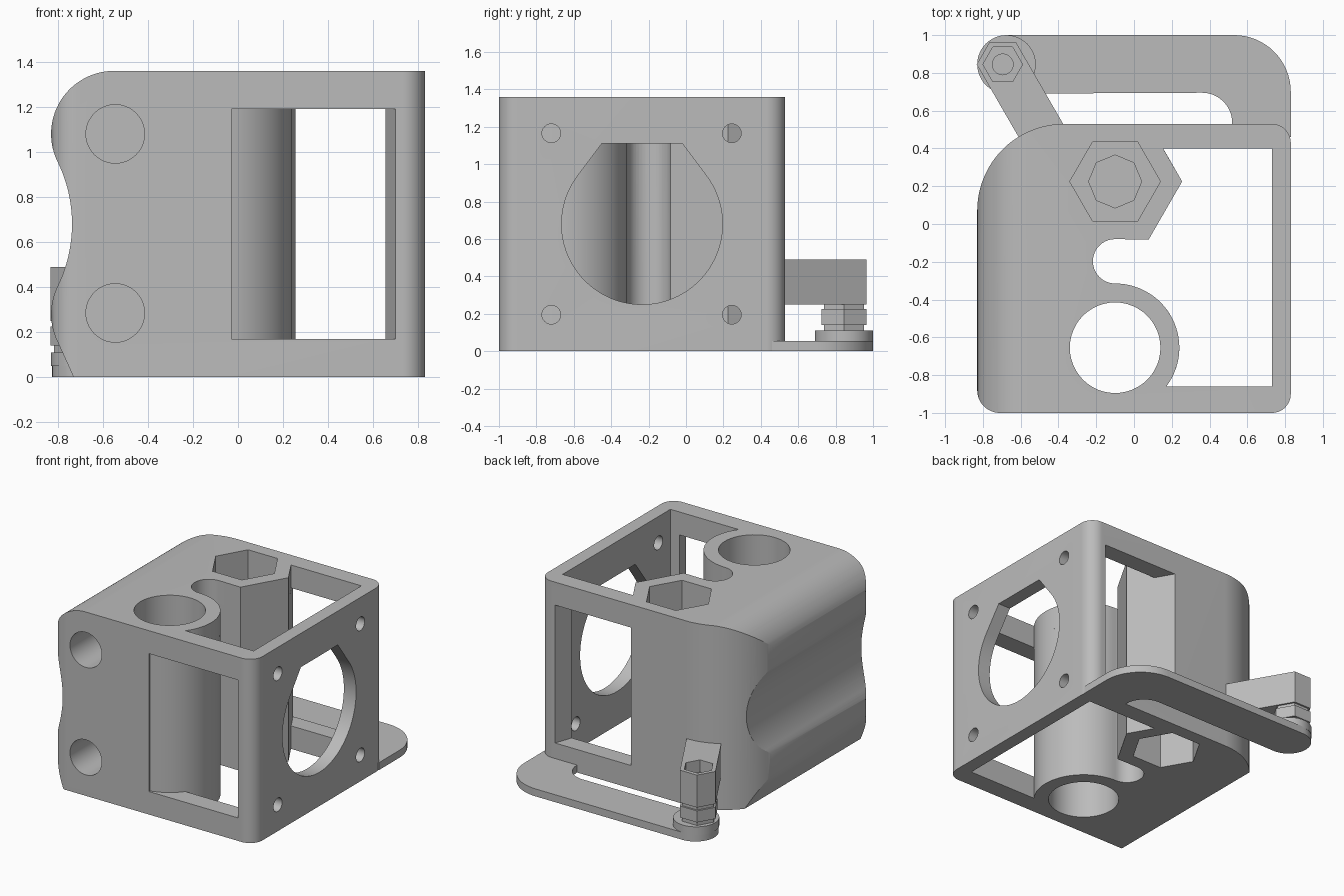
import bpy, bmesh, math
from mathutils import Vector

default = bpy.data.objects.get("Cube")
if default:
    bpy.data.objects.remove(default, do_unlink=True)

grey = bpy.data.materials.new("plain grey")
grey.use_nodes = True
grey.diffuse_color = (0.5, 0.5, 0.5, 1)
grey.node_tree.nodes["Principled BSDF"].inputs["Base Color"].default_value = (0.5, 0.5, 0.5, 1)


def arc(cx, cy, r, a0, a1, n=16):
    """Points along an arc, angles in degrees."""
    angles = [math.radians(a0 + (a1 - a0) * i / n) for i in range(n + 1)]
    return [(cx + r * math.cos(a), cy + r * math.sin(a)) for a in angles]


def circle(cx, cy, r, n=48):
    return arc(cx, cy, r, 0, 360, n)[:-1]


PLACE = {"x": lambda u, v, w: (w, u, v),
         "y": lambda u, v, w: (u, w, v),
         "z": lambda u, v, w: (u, v, w)}


def prism(name, outline, low, high, axis="z"):
    """Extrude a closed outline along an axis."""
    bm = bmesh.new()
    place = PLACE[axis]
    base = bm.faces.new([bm.verts.new(place(u, v, low)) for u, v in outline])
    out = bmesh.ops.extrude_face_region(bm, geom=[base])
    moved = [g for g in out["geom"] if isinstance(g, bmesh.types.BMVert)]
    bmesh.ops.translate(bm, verts=moved, vec=Vector(place(0, 0, high - low)))
    bmesh.ops.recalc_face_normals(bm, faces=bm.faces)
    mesh = bpy.data.meshes.new(name)
    bm.to_mesh(mesh)
    bm.free()
    mesh.materials.append(grey)
    obj = bpy.data.objects.new(name, mesh)
    bpy.context.collection.objects.link(obj)
    return obj


def combine(obj, tool, operation="DIFFERENCE"):
    """Apply a boolean and discard the tool."""
    tool.hide_render = True
    mod = obj.modifiers.new("cut", "BOOLEAN")
    mod.operation, mod.object, mod.solver = operation, tool, "EXACT"
    graph = bpy.context.evaluated_depsgraph_get()
    mesh = bpy.data.meshes.new_from_object(obj.evaluated_get(graph))
    obj.modifiers.clear()
    obj.data = mesh
    bpy.data.objects.remove(tool, do_unlink=True)


TOP = 1.36
LOW, HIGH = 0.17, 1.19          # window heights
ROD = (-0.1, -0.655)            # vertical rod sleeve
HEX = (-0.1, 0.225)             # vertical nut holder

# Housing: rounded plan trimmed by a wavy left side
plan = (arc(-0.71, -0.88, 0.12, 180, 270) + arc(0.73, -0.9, 0.1, 270, 360)
        + arc(0.73, 0.43, 0.1, 0, 90) + arc(-0.37, 0.07, 0.46, 90, 180, 32))
housing = prism("housing", plan, 0, TOP)
wave = (arc(-0.55, 1.08, 0.28, 90, 206, 28)
        + arc(-1.364, 0.68, 0.627, 26, -26, 24)
        + arc(-0.55, 0.28, 0.28, 154, 201, 12)
        + [(-0.73, 0), (-0.71, -0.1), (1, -0.1), (1, TOP)])
combine(housing, prism("wave", wave, -1.2, 0.8, "y"), "INTERSECT")

# Inner wall shared by the cavity and the windows
slot = arc(-0.1, -0.1975, 0.1175, 270, 90, 20)
nut_wall = [arc(*HEX, 0.355, a, a, 1)[0] for a in (-60, 0)]
window = ([(-0.03, -1.1)] + arc(*ROD, 0.34, -78, 90, 40) + slot[1:] + nut_wall
          + [(0.08, 0.53), (0.08, 0.65), (0.7, 0.65), (0.7, 0.53), (0.655, 0.4),
             (0.73, 0.4), (0.73, -0.86), (0.655, -0.86), (0.7, -1), (0.7, -1.1)])
combine(housing, prism("windows", window, LOW, HIGH))
opening = (arc(*ROD, 0.34, -37.1, 90, 30) + slot[1:] + nut_wall
           + [(0.154, 0.4), (0.73, 0.4), (0.73, -0.86)])
for low, high in ((-0.1, LOW + 0.01), (HIGH - 0.01, TOP + 0.1)):
    combine(housing, prism("opening", opening, low, high))

# Vertical rod bore and hexagonal nut pockets
combine(housing, prism("rod_bore", circle(*ROD, 0.24), -0.1, TOP + 0.1))
for low, high in ((-0.1, 0.4), (0.96, TOP + 0.1)):
    combine(housing, prism("nut_pocket", circle(*HEX, 0.24, 6), low, high))
combine(housing, prism("screw_bore", circle(*HEX, 0.14, 8), 0.43, 1.0))

# Blind rod holes in the front
for z in (0.285, 1.08):
    combine(housing, prism("rod_hole", circle(-0.545, z, 0.13), -1.1, 0.2, "y"))

# Motor opening with a flat top and four screw holes in the right plate
motor = arc(-0.235, 0.68, 0.43, 143, 397, 64) + [(-0.02, 1.11), (-0.45, 1.11)]
combine(housing, prism("motor_opening", motor, 0.6, 0.95, "x"))
for y in (-0.72, 0.245):
    for z in (0.195, 1.165):
        combine(housing, prism("screw_hole", circle(y, z, 0.05, 24), 0.5, 0.95, "x"))

# Flexible arm behind the housing
arm = ([(0.52, 0.46), (0.83, 0.46)] + arc(0.53, 0.7, 0.3, 0, 90)
       + arc(-0.67, 0.845, 0.155, 90, 270, 24) + arc(0.36, 0.535, 0.16, 90, 0))
spring_arm = prism("spring_arm", arm, 0, 0.055)
foot_disc = prism("foot_disc", circle(-0.675, 0.845, 0.155), 0.05, 0.11)

# Adjusting screw stack and its holder
SCREW = (-0.695, 0.845)
neck = prism("screw_neck", circle(*SCREW, 0.123, 6), 0.1, 0.26)
nut = prism("screw_nut", circle(*SCREW, 0.138, 6), 0.14, 0.225)
corners = circle(*SCREW, 0.138, 6)
reach = (0.235, -0.407)
bracket = corners[:5] + [(x + reach[0], y + reach[1]) for x, y in (corners[4], corners[0])]
holder = prism("screw_holder", bracket, 0.25, 0.49)
combine(holder, prism("holder_pocket", circle(*SCREW, 0.105, 6), 0.4, 0.6))
combine(holder, prism("holder_bore", circle(*SCREW, 0.055, 24), 0.3, 0.45))

# Smooth the curves, keep the edges crisp
bpy.ops.object.select_all(action="DESELECT")
for obj in (housing, spring_arm, foot_disc, neck, nut, holder):
    obj.select_set(True)
    bpy.context.view_layer.objects.active = obj
bpy.ops.object.shade_smooth_by_angle(angle=math.radians(25))
